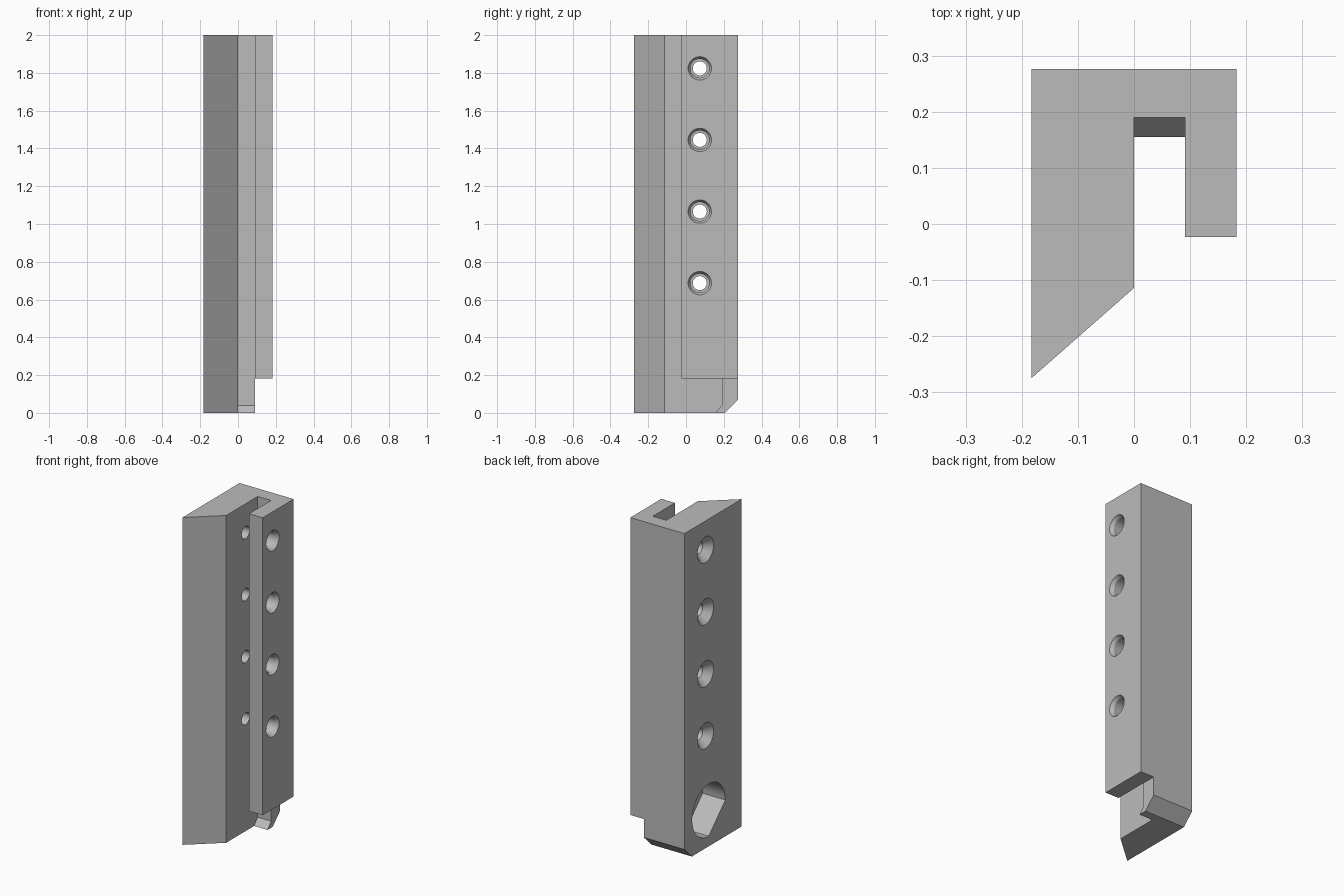
import bpy, bmesh, math
from mathutils import Vector

old = bpy.data.objects.get("Cube")
if old:
    bpy.data.objects.remove(old, do_unlink=True)

grey = bpy.data.materials.new("plain grey")
grey.use_nodes = True
colour = (0.5, 0.5, 0.5, 1)
grey.diffuse_color = colour
grey.node_tree.nodes["Principled BSDF"].inputs["Base Color"].default_value = colour


def loft(name, rings):
    """Closed solid through matching rings of 3D points."""
    bm = bmesh.new()
    loops = [[bm.verts.new(p) for p in ring] for ring in rings]
    n = len(loops[0])
    for a, b in zip(loops, loops[1:]):
        for i in range(n):
            j = (i + 1) % n
            bm.faces.new((a[i], a[j], b[j], b[i]))
    bm.faces.new(loops[0])
    bm.faces.new(loops[-1])
    bmesh.ops.recalc_face_normals(bm, faces=bm.faces)
    mesh = bpy.data.meshes.new(name)
    bm.to_mesh(mesh)
    bm.free()
    mesh.materials.append(grey)
    obj = bpy.data.objects.new(name, mesh)
    bpy.context.collection.objects.link(obj)
    return obj


def prism_x(name, outline, x0, x1):
    return loft(name, [[(x, y, z) for y, z in outline] for x in (x0, x1)])


def turned_x(name, y, z, steps, sides=40):
    """Round solid along x from (x, radius) steps."""
    turn = [math.tau * i / sides for i in range(sides)]
    return loft(name, [[(x, y + r * math.cos(t), z + r * math.sin(t)) for t in turn]
                       for x, r in steps])


def combine(body, tool, operation):
    mod = body.modifiers.new(tool.name, 'BOOLEAN')
    mod.operation, mod.solver, mod.object = operation, 'EXACT', tool
    bpy.context.view_layer.objects.active = body
    bpy.ops.object.modifier_apply(modifier=mod.name)
    bpy.data.objects.remove(tool, do_unlink=True)


# Slotted body: thick wall with slanted front, back web and thin arm
left, inner, slot, right = -0.183, 0, 0.091, 0.183
back, web = 0.276, 0.19
outline = [(left, back), (right, back), (right, -0.023), (slot, -0.023),
           (slot, web), (inner, web), (inner, -0.114), (left, -0.275)]
body = loft("slotted_holder", [[(x, y, z) for x, y in outline] for z in (0, 2)])

# Sloped lip at the foot of the slot
combine(body, prism_x("slot_lip", [(0.155, 0), (0.23, 0), (0.23, 0.04), (web, 0.04)],
                      -0.05, slot), 'UNION')

# Shortened arm and bevelled back foot
combine(body, prism_x("arm_cut", [(-0.4, -0.1), (0.4, -0.1), (0.4, 0.183), (-0.4, 0.183)],
                      slot, 0.3), 'DIFFERENCE')
combine(body, prism_x("foot_bevel", [(0.205, 0), (0.205, -0.1), (0.4, -0.1), (0.4, 0.07),
                                     (back, 0.07)], -0.3, 0.3), 'DIFFERENCE')

# Four screw holes: countersunk in the wall, wide and chamfered in the arm
for i in range(4):
    z = 0.687 + 0.379 * i
    combine(body, turned_x("screw_hole", 0.073, z, [(left - 0.01, 0.086), (left, 0.078),
                           (left + 0.045, 0.037), (0.03, 0.037)]), 'DIFFERENCE')
    combine(body, turned_x("arm_hole", 0.073, z, [(0.05, 0.05), (right - 0.02, 0.05),
                           (right, 0.062), (right + 0.01, 0.068)]), 'DIFFERENCE')

# Round pocket with one flat diagonal side in the wall
arc = [math.radians(-90 + 270 * i / 36) for i in range(37)]
pocket = [(0.042 + 0.16 * math.cos(t), 0.222 + 0.16 * math.sin(t)) for t in arc]
combine(body, prism_x("pocket", pocket, left - 0.05, -0.03), 'DIFFERENCE')

# Crisp flat sides, smooth hole walls
bpy.ops.object.select_all(action='DESELECT')
body.select_set(True)
bpy.context.view_layer.objects.active = body
bpy.ops.object.shade_smooth_by_angle(angle=math.radians(25))
